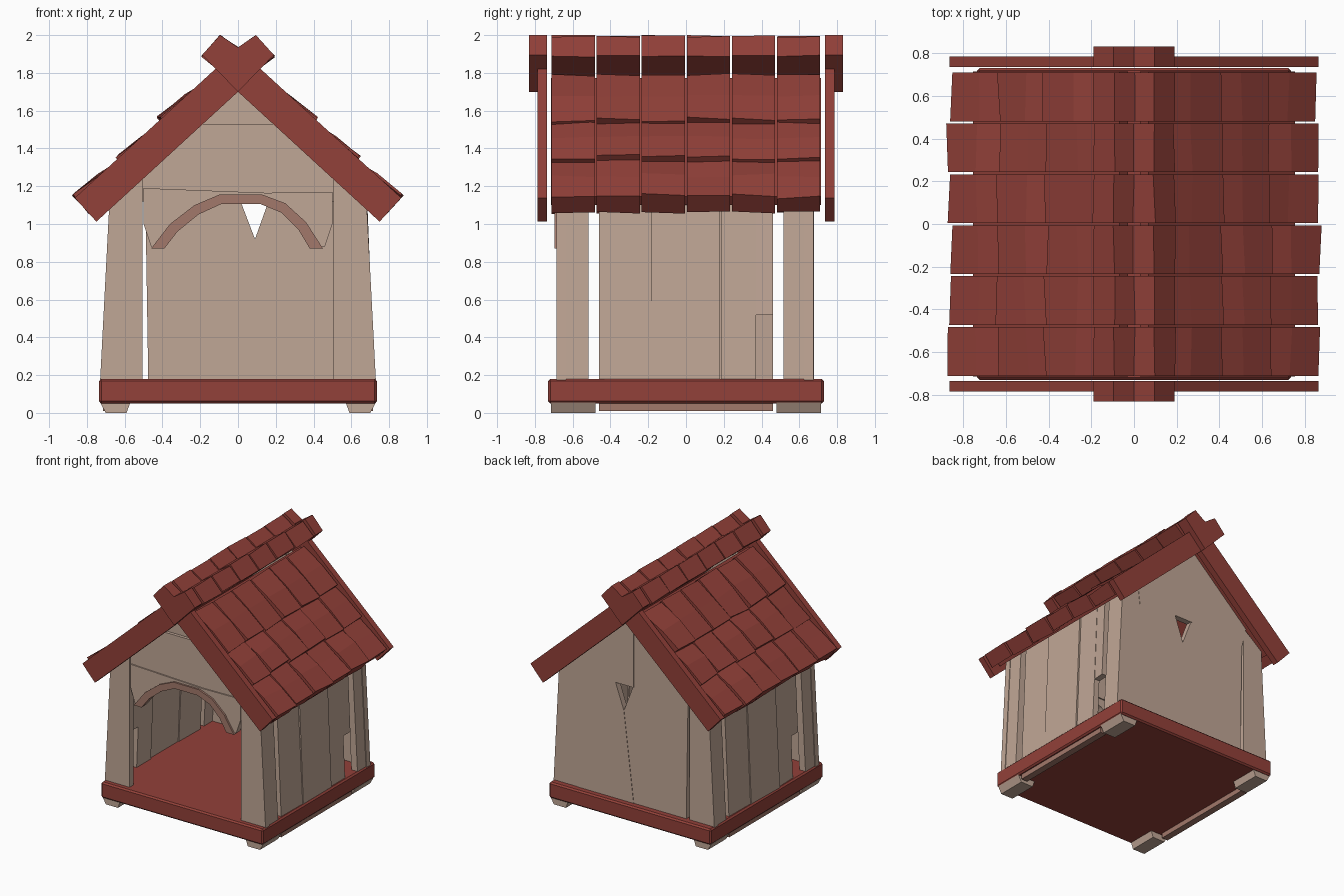
import bpy, bmesh, math, random

if "Cube" in bpy.data.objects:
    bpy.data.objects.remove(bpy.data.objects["Cube"])
random.seed(4)


def mat(name, rgb):
    m = bpy.data.materials.new(name)
    m.diffuse_color = (*rgb, 1)
    m.use_nodes = True
    m.node_tree.nodes["Principled BSDF"].inputs["Base Color"].default_value = m.diffuse_color
    return m


RED = mat("barn_red", (0.29, 0.052, 0.041))
BEIGE = mat("weathered_beige", (0.53, 0.385, 0.305))
WORN = mat("worn_trim", (0.36, 0.19, 0.145))


def prism(name, pts, y0, y1, m, jitter=0.0, bevel=0.0):
    """Extrude an x-z outline from y0 to y1."""
    bm = bmesh.new()
    rings = [[bm.verts.new((x + random.uniform(-jitter, jitter), y,
                            z + random.uniform(-jitter, jitter))) for x, z in pts]
             for y in (y0, y1)]
    n = len(pts)
    bm.faces.new(rings[0])
    bm.faces.new(rings[1][::-1])
    for i in range(n):
        j = (i + 1) % n
        bm.faces.new((rings[0][i], rings[0][j], rings[1][j], rings[1][i]))
    bmesh.ops.recalc_face_normals(bm, faces=bm.faces)
    me = bpy.data.meshes.new(name)
    bm.to_mesh(me)
    bm.free()
    me.materials.append(m)
    ob = bpy.data.objects.new(name, me)
    bpy.context.collection.objects.link(ob)
    if bevel:
        b = ob.modifiers.new("bevel", 'BEVEL')
        b.width = bevel
        b.segments = 1
    return ob


def rect(x0, x1, z0, z1):
    return [(x0, z0), (x1, z0), (x1, z1), (x0, z1)]


def flip(pts, s):
    return [(x * s, z) for x, z in pts]


def roof(s, o):
    """Point s down the roof slope, raised o above the lower roof line."""
    return (0.737 * s + 0.676 * o, 1.70 - 0.676 * s + 0.737 * o)


# Base slab
prism("base", rect(-0.735, 0.735, 0.05, 0.18), -0.73, 0.73, RED, bevel=0.012)

for s in (-1, 1):
    # Feet and side runners
    foot = flip([(0.59, 0), (0.70, 0), (0.73, 0.055), (0.57, 0.055)], s)
    for f in (-1, 1):
        a, b = sorted((f * 0.48, f * 0.715))
        prism("foot", foot, a, b, BEIGE)
    prism("runner", flip(rect(0.66, 0.715, 0.01, 0.055), s), -0.46, 0.46, WORN)

    # Thin boards on the front and back corners, wider at the bottom
    corner = flip([(0.505, 0.17), (0.73, 0.17), (0.68, 1.13), (0.505, 1.27)], s)
    prism("front_corner_board", corner, -0.685, -0.635, BEIGE)
    prism("back_corner_board", corner, 0.625, 0.675, BEIGE)

    # Side wall planks; one has its lower corner broken away
    def plank(y0, y1, out, z0=0.17):
        t = out - 0.05 * (z0 - 0.17)
        prism("side_plank", flip([(t - 0.05, z0), (t, z0), (out - 0.045, 1.15),
                                  (out - 0.095, 1.21)], s),
              *sorted((s * y0, s * y1)), BEIGE, 0.003)
    for f in (-1, 1):
        a, b = sorted((f * 0.515, f * 0.66))
        prism("side_corner_board", flip([(0.67, 0.17), (0.725, 0.17), (0.675, 1.14),
                                         (0.62, 1.19)], s), a, b, BEIGE)
    plank(-0.46, -0.186, 0.715)
    plank(-0.184, 0.181, 0.725)
    plank(0.185, 0.37, 0.715)
    plank(0.37, 0.46, 0.715, 0.52)

# Back wall: two boards meeting at a crack with a broken triangular hole
prism("back_wall_left", [(-0.475, 0.17), (0.0, 0.17), (0.09, 0.92), (0.01, 1.13), (0.0, 1.13),
                         (0.0, 1.76), (-0.53, 1.27), (-0.49, 1.1)], 0.625, 0.675, BEIGE)
prism("back_wall_right", [(0.0, 0.17), (0.51, 0.17), (0.51, 1.1), (0.53, 1.27), (0.0, 1.76),
                          (0.0, 1.13), (0.165, 1.13), (0.09, 0.92)], 0.628, 0.678, BEIGE)

# Front gable, upper panel set back
prism("front_gable_lower", [(-0.54, 1.12), (0.54, 1.12), (0.54, 1.25), (0.24, 1.53), (-0.24, 1.53),
                            (-0.54, 1.25)], -0.67, -0.62, BEIGE)
prism("front_gable_upper", [(-0.27, 1.50), (0.27, 1.50), (0, 1.76)], -0.645, -0.595, BEIGE)

# Arched board over the entrance, with its trim band
arch = [(-0.39, 0.87), (-0.32, 0.96), (-0.21, 1.05), (-0.09, 1.105), (0.12, 1.105),
        (0.23, 1.06), (0.32, 0.97), (0.38, 0.87)]
prism("arch_board", arch + [(0.46, 0.88), (0.5, 1.0), (0.5, 1.17), (0.15, 1.165), (-0.5, 1.19),
                            (-0.5, 1.0), (-0.46, 0.88)], -0.68, -0.63, BEIGE)
outer = [(-0.46, 0.87), (-0.36, 1.0), (-0.23, 1.10), (-0.10, 1.155), (0.13, 1.155),
         (0.25, 1.11), (0.36, 1.01), (0.45, 0.87)]
prism("arch_trim", arch + outer[::-1], -0.695, -0.66, WORN)

# Roof: underlay, shingles, edge boards
cols = 6
step = 1.43 / cols
rows = [(0.02, 0.405), (0.37, 0.705), (0.67, 1.01)]
for s in (-1, 1):
    prism("roof_underlay", flip([roof(0, 0.04), roof(0.93, 0.04), roof(0.93, 0.10),
                                 roof(0, 0.10)], s), -0.715, 0.715, RED)
    for a, b in rows:
        for c in range(cols):
            y = -0.715 + c * step
            lift = random.uniform(-0.012, 0.014)
            prism("shingle", flip([roof(a, 0.07), roof(b, 0.06),
                                   roof(b, 0.175 + lift), roof((a + b) / 2, 0.165 + lift),
                                   roof(a, 0.14)], s),
                  y + 0.004, y + step - 0.006, RED, 0.009)
    for y in (-0.785, 0.735):
        prism("edge_board", flip([roof(0, 0), roof(1.017, 0), roof(1.017, 0.17),
                                  roof(0.0, 0.17)], s), y, y + 0.05, RED)

# Ridge caps with a valley along the middle, and larger end caps
heart = [(0, 1.70), (0.19, 1.895), (0.095, 2.0), (0, 1.935), (-0.095, 2.0), (-0.19, 1.895)]
for c in range(cols):
    y = -0.715 + c * step
    prism("ridge_cap", [(x, z - (0.006 if z > 1.8 else -0.03)) for x, z in heart],
          y + 0.004, y + step - 0.006, RED, 0.006)
for y in (-0.83, 0.735):
    prism("ridge_end", heart, y, y + 0.095, RED)
